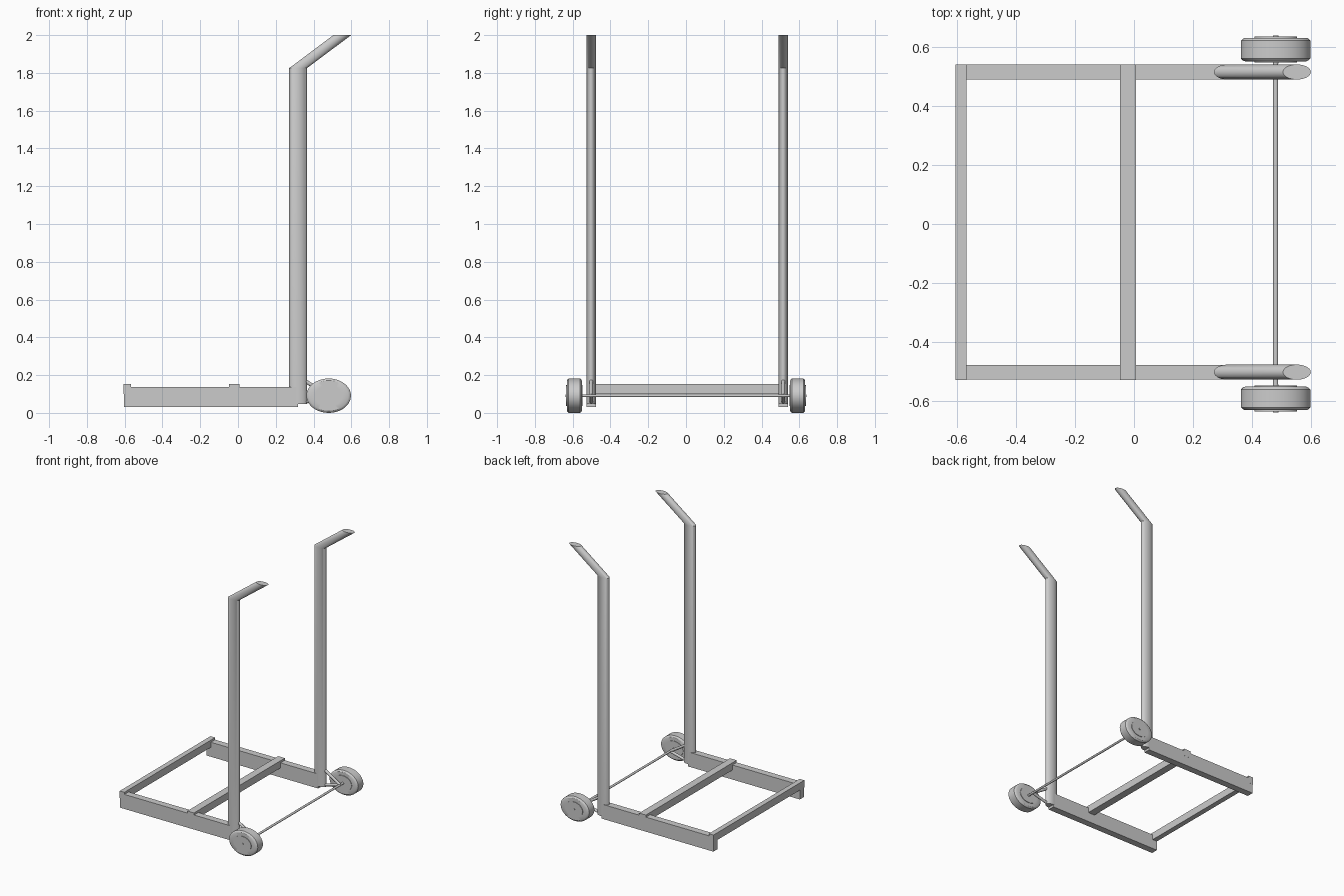
import bpy, bmesh, math
from mathutils import Vector

cube = bpy.data.objects.get("Cube")
if cube:
    bpy.data.objects.remove(cube, do_unlink=True)

steel = bpy.data.materials.new("grey steel")
steel.use_nodes = True
steel.diffuse_color = (0.6, 0.6, 0.6, 1)
steel.node_tree.nodes["Principled BSDF"].inputs["Base Color"].default_value = steel.diffuse_color

SIDES = 40
AXLE = Vector((0.48, 0, 0.091))


def finish(name, bm, smooth=False):
    bmesh.ops.recalc_face_normals(bm, faces=bm.faces)
    mesh = bpy.data.meshes.new(name)
    bm.to_mesh(mesh)
    bm.free()
    mesh.materials.append(steel)
    obj = bpy.data.objects.new(name, mesh)
    bpy.context.collection.objects.link(obj)
    if smooth:
        bpy.ops.object.select_all(action="DESELECT")
        obj.select_set(True)
        bpy.context.view_layer.objects.active = obj
        bpy.ops.object.shade_smooth_by_angle(angle=math.radians(30))
    return obj


def box(name, low, high):
    bm = bmesh.new()
    bmesh.ops.create_cube(bm, size=1)
    low, high = Vector(low), Vector(high)
    for v in bm.verts:
        v.co = (low + high) / 2 + v.co * (high - low)
    return finish(name, bm)


def loft(name, sections, sides=SIDES):
    """Skin rings given as (centre, first radius vector, second radius vector)."""
    bm = bmesh.new()
    rings = []
    for centre, u, w in sections:
        angles = [math.tau * i / sides for i in range(sides)]
        rings.append([bm.verts.new(Vector(centre) + Vector(u) * math.cos(a)
                                   + Vector(w) * math.sin(a)) for a in angles])
    for a, b in zip(rings, rings[1:]):
        for i in range(sides):
            j = (i + 1) % sides
            bm.faces.new((a[i], a[j], b[j], b[i]))
    bm.faces.new(rings[0])
    bm.faces.new(rings[-1])
    return finish(name, bm, True)


def rod(name, start, end, radius, sides=16):
    start, end = Vector(start), Vector(end)
    u = (end - start).orthogonal().normalized() * radius
    w = (end - start).normalized().cross(u)
    return loft(name, [(start, u, w), (end, u, w)], sides)


# Tyre, side discs and hub, as (distance from wheel middle, radius share)
WHEEL = [(-0.048, 0.08), (-0.044, 0.08), (-0.044, 0.61), (-0.04, 0.61),
         (-0.04, 0.88), (-0.036, 0.95), (-0.03, 1), (0.03, 1), (0.036, 0.95),
         (0.04, 0.88), (0.04, 0.61), (0.044, 0.61), (0.044, 0.08), (0.048, 0.08)]

for label, side, rail_y in (("near", -1, -0.502), ("far", 1, 0.515)):
    # Base rail
    box(label + "_rail", (-0.604, rail_y - 0.025, 0.03), (0.318, rail_y + 0.025, 0.138))

    # Upright with its slanted grip, cut level at the top
    loft(label + "_handle", [((x, rail_y, z), (0.047, 0, 0), (0, 0.0255, 0))
                             for x, z in ((0.318, 0.047), (0.318, 1.825), (0.552, 2.0))])

    # Struts carrying the axle
    for part, z in (("upper", 0.165), ("lower", 0.06)):
        rod(f"{label}_{part}_strut", (0.35, rail_y, z + (z - AXLE.z) * 0.1),
            (AXLE.x, rail_y, AXLE.z), 0.01)

    # Wheel
    loft(label + "_wheel", [((AXLE.x, side * 0.591 + d, AXLE.z), (0.118 * r, 0, 0),
                             (0, 0, 0.091 * r)) for d, r in WHEEL])

# Cross bars set into the rails
for name, x0, x1 in (("end_crossbar", -0.605, -0.567), ("middle_crossbar", -0.048, 0.007)):
    box(name, (x0, -0.528, 0.1), (x1, 0.541, 0.154))

# Axle
loft("axle", [((AXLE.x, y, AXLE.z), (0.0085, 0, 0), (0, 0, 0.0075)) for y in (-0.6, 0.6)], 20)
